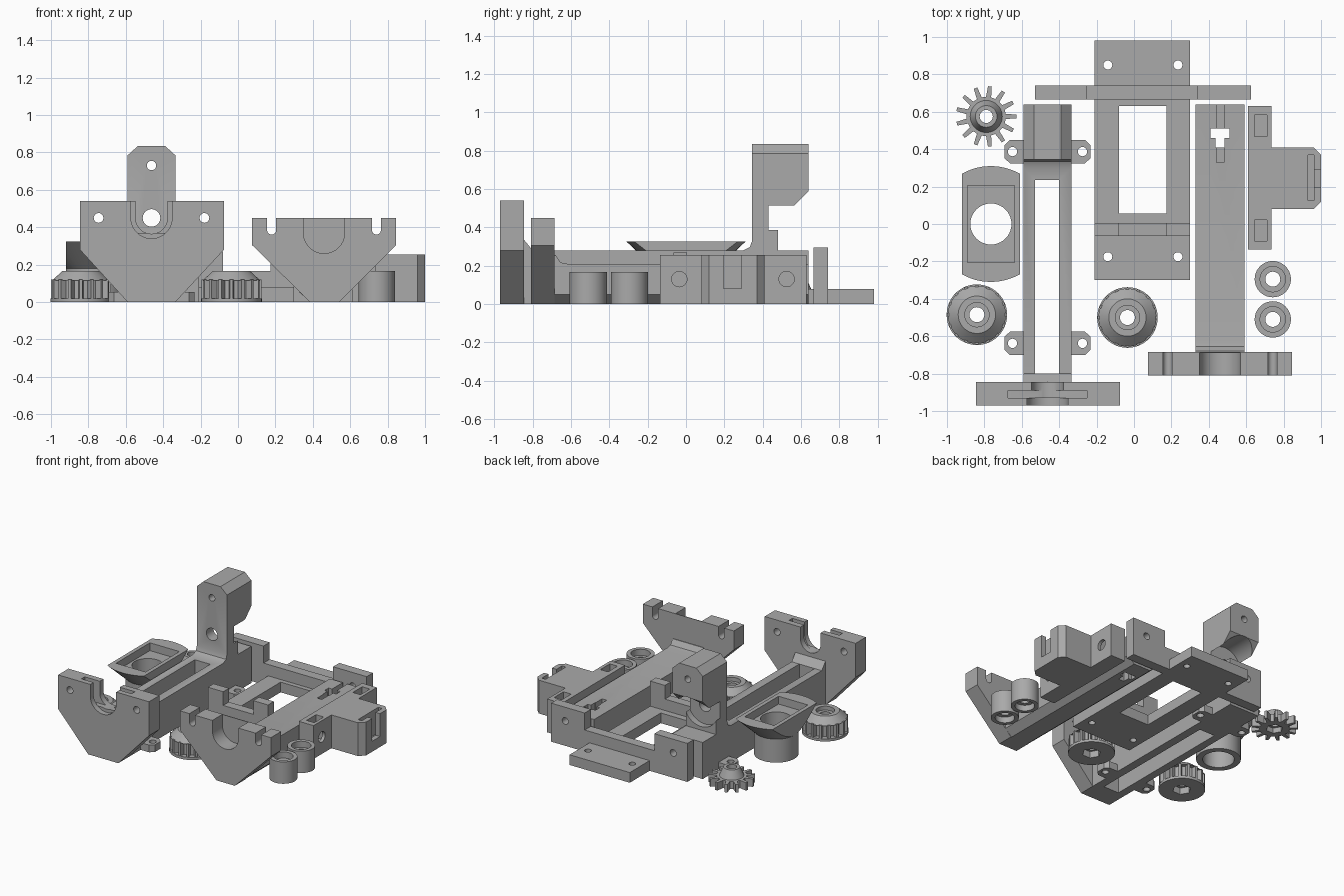
import bpy, bmesh, math
from mathutils import Vector

cube = bpy.data.objects.get("Cube")
if cube:
    bpy.data.objects.remove(cube, do_unlink=True)

grey = bpy.data.materials.new("plain grey")
grey.use_nodes = True
grey.diffuse_color = (0.4, 0.4, 0.4, 1)
grey.node_tree.nodes["Principled BSDF"].inputs["Base Color"].default_value = (0.4, 0.4, 0.4, 1)
parts = []


def to_object(bm, name):
    bmesh.ops.recalc_face_normals(bm, faces=bm.faces)
    mesh = bpy.data.meshes.new(name)
    bm.to_mesh(mesh)
    bm.free()
    mesh.materials.append(grey)
    ob = bpy.data.objects.new(name, mesh)
    bpy.context.collection.objects.link(ob)
    return ob


def prism(axis, pts, a, b, name="piece"):
    """Extrude a 2D outline from a to b along an axis."""
    place = {"x": lambda p, t: (t, p[0], p[1]),
             "y": lambda p, t: (p[0], t, p[1]),
             "z": lambda p, t: (p[0], p[1], t)}[axis]
    bm = bmesh.new()
    low = [bm.verts.new(place(p, a)) for p in pts]
    high = [bm.verts.new(place(p, b)) for p in pts]
    bm.faces.new(low)
    bm.faces.new(high)
    n = len(pts)
    for i in range(n):
        j = (i + 1) % n
        bm.faces.new((low[i], low[j], high[j], high[i]))
    return to_object(bm, name)


def box(x0, x1, y0, y1, z0, z1, name="piece"):
    return prism("z", [(x0, y0), (x1, y0), (x1, y1), (x0, y1)], z0, z1, name)


def circle(u, v, r, n=32):
    return [(u + r * math.cos(2 * math.pi * i / n), v + r * math.sin(2 * math.pi * i / n)) for i in range(n)]


def rod(axis, u, v, r, a, b, n=32, name="piece"):
    return prism(axis, circle(u, v, r, n), a, b, name)


def cone(x, y, r0, r1, z0, z1, name="piece"):
    bm = bmesh.new()
    bmesh.ops.create_cone(bm, cap_ends=True, segments=48, radius1=r0, radius2=r1, depth=z1 - z0)
    bmesh.ops.translate(bm, verts=bm.verts, vec=Vector((x, y, (z0 + z1) / 2)))
    return to_object(bm, name)


def u_shape(cx, cz, r, top):
    arc = [(cx + r * math.cos(a), cz + r * math.sin(a))
           for a in (math.pi + math.pi * i / 20 for i in range(21))]
    return [(cx - r, top)] + arc + [(cx + r, top)]


def combine(ob, others, operation):
    for other in others:
        mod = ob.modifiers.new("combine", "BOOLEAN")
        mod.operation, mod.solver, mod.object = operation, "EXACT", other
        bpy.context.view_layer.objects.active = ob
        bpy.ops.object.modifier_apply(modifier=mod.name)
        bpy.data.objects.remove(other, do_unlink=True)


def build(name, ob, add=(), cut=()):
    combine(ob, add, "UNION")
    combine(ob, cut, "DIFFERENCE")
    ob.name = ob.data.name = name
    parts.append(ob)


# Tower beam: long slotted beam with a tower, a V plate and screw tabs
cx = -0.4625
x0, x1 = -0.59, -0.335
side = [(-0.86, 0), (0.64, 0), (0.64, 0.28), (0.48, 0.28), (0.48, 0.43), (0.64, 0.59),
        (0.64, 0.835), (0.345, 0.835), (0.345, 0.33), (0.333, 0.297), (0.30, 0.28),
        (-0.80, 0.28), (-0.845, 0.335), (-0.86, 0.335)]
plate = [(x0, 0), (x1, 0), (-0.075, 0.28), (-0.075, 0.54), (-0.845, 0.54), (-0.845, 0.28)]
add = [prism("y", plate, -0.97, -0.845)]
cut = [box(-0.53, -0.40, -0.80, 0.235, -0.1, 0.5),
       rod("y", cx, 0.73, 0.025, 0, 1), rod("y", cx, 0.45, 0.047, 0.2, 1),
       rod("y", cx, 0.45, 0.143, 0.43, 0.9, 48),
       prism("y", u_shape(cx, 0.45, 0.085, 0.7), -1.1, -0.8),
       prism("y", u_shape(cx, 0.45, 0.11, 0.7), -1.1, -0.93),
       box(-0.675, -0.25, -0.93, -0.89, 0.37, 0.7)]
for s in (-1, 1):
    edge = cx + s * 0.1275
    cut.append(prism("y", [(edge, 0.785), (edge + s * 0.1, 0.785), (edge + s * 0.1, 0.9),
                           (edge - s * 0.055, 0.9), (edge - s * 0.055, 0.835)], 0.2, 0.8))
    cut.append(rod("y", cx + s * 0.283, 0.45, 0.026, -1.1, -0.8, 20))
    for y in (0.387, -0.638):
        tip, root = cx + s * 0.23, cx + s * 0.12
        bevel = tip - s * 0.03
        add.append(prism("z", [(root, y - 0.063), (bevel, y - 0.063), (tip, y - 0.035),
                               (tip, y + 0.035), (bevel, y + 0.063), (root, y + 0.063)], 0, 0.055))
        cut.append(rod("z", cx + s * 0.187, y, 0.025, -0.1, 0.2, 20))
build("tower_beam", prism("x", side, x0, x1), add, cut)

# Base frame: windowed floor, stepped rear wall and notched front bar
wall = [(-0.53, 0), (0.625, 0), (0.625, 0.295), (0.34, 0.295), (0.34, 0.165),
        (-0.25, 0.165), (-0.25, 0.295), (-0.53, 0.295)]
bar = [(-0.21, 0), (0.30, 0), (0.30, 0.27), (0.175, 0.27), (0.175, 0.165),
       (-0.08, 0.165), (-0.08, 0.27), (-0.21, 0.27)]
cut = [box(-0.08, 0.175, 0.055, 0.63, -0.1, 0.5)]
for x in (-0.14, 0.235):
    cut += [rod("z", x, y, 0.024, -0.1, 0.15, 20) for y in (-0.175, 0.85)]
cut += [rod("y", x, 0.19, 0.026, 0.5, 0.9, 20) for x in (-0.41, 0.505)]
build("base_frame", box(-0.21, 0.30, -0.30, 0.98, 0, 0.078),
      [prism("y", wall, 0.665, 0.74), prism("y", bar, -0.065, 0.005)], cut)

# Slide beam: keel-shaped bar with a forked V plate and a T slot
cx = 0.46
keel = [(0.39, 0), (0.535, 0), (0.59, 0.05), (0.59, 0.21), (0.33, 0.21), (0.33, 0.05)]
plate = [(0.385, 0), (0.54, 0), (0.845, 0.305), (0.845, 0.45), (0.075, 0.45), (0.075, 0.305)]
fillet = [(-0.70, 0.15), (-0.62, 0.15), (-0.62, 0.21), (-0.655, 0.217), (-0.68, 0.255), (-0.70, 0.255)]
cut = [prism("y", u_shape(cx, 0.37, 0.11, 0.7), -0.9, -0.69),
       box(0.44, 0.48, 0.33, 0.7, 0.13, 0.4),
       box(0.41, 0.51, 0.46, 0.51, -0.1, 0.4),
       box(0.436, 0.484, 0.41, 0.47, -0.1, 0.4)]
for s in (-1, 1):
    cut.append(prism("y", u_shape(cx + s * 0.28, 0.385, 0.024, 0.7), -0.9, -0.6))
build("slide_beam", prism("y", keel, -0.70, 0.64),
      [prism("y", plate, -0.81, -0.685), prism("x", fillet, 0.33, 0.59)], cut)

# Side bracket: T-shaped block with nut pockets and cross holes
outline = [(0.61, -0.135), (0.735, -0.135), (0.735, 0.08), (0.96, 0.08), (1.0, 0.12),
           (1.0, 0.37), (0.96, 0.41), (0.735, 0.41), (0.735, 0.63), (0.61, 0.63)]
cut = [box(0.93, 0.962, 0.125, 0.37, 0.06, 0.4), box(0.95, 1.1, 0.195, 0.29, 0.08, 0.4)]
for y in (0.525, -0.035):
    cut.append(box(0.645, 0.71, y - 0.057, y + 0.057, 0.08, 0.4))
    cut.append(rod("x", y, 0.13, 0.04, 0.5, 0.8))
build("side_bracket", prism("z", outline, 0, 0.255), (), cut)

# Funnel cup: cone on a tube, trimmed flat on two sides, with a pocket
x = -0.765
build("funnel_cup", cone(x, 0, 0.155, 0.31, 0.18, 0.325),
      [rod("z", x, 0, 0.155, 0, 0.19, 48)],
      [box(-1.3, x - 0.155, -0.5, 0.5, -0.1, 0.5), box(x + 0.155, -0.3, -0.5, 0.5, -0.1, 0.5),
       box(x - 0.125, x + 0.125, -0.205, 0.205, 0.265, 0.5), rod("z", x, 0, 0.11, -0.1, 0.5, 40)])


def gear_outline(x, y, inner, outer, teeth):
    pts = []
    for i in range(teeth):
        for step, r in ((-0.27, inner), (-0.13, outer), (0.13, outer), (0.27, inner)):
            a = 2 * math.pi * (i + step) / teeth
            pts.append((x + r * math.cos(a), y + r * math.sin(a)))
    return pts


# Thin spur gear with a tapered hub
x, y = -0.79, 0.575
build("spur_gear", prism("z", gear_outline(x, y, 0.105, 0.162, 13), 0, 0.06),
      [cone(x, y, 0.09, 0.058, 0.05, 0.125)],
      [rod("z", x, y, 0.035, -0.1, 0.3), rod("z", x, y, 0.06, -0.1, 0.04, 6)])

# Two flanged gears with conical caps
for name, x, y in (("outer_flanged_gear", -0.84, -0.485), ("inner_flanged_gear", -0.035, -0.5)):
    build(name, rod("z", x, y, 0.162, 0, 0.02, 48),
          [prism("z", gear_outline(x, y, 0.125, 0.16, 16), 0.01, 0.12),
           cone(x, y, 0.155, 0.1, 0.115, 0.165)],
          [rod("z", x, y, 0.04, -0.1, 0.3), rod("z", x, y, 0.065, 0.135, 0.3),
           rod("z", x, y, 0.065, -0.1, 0.05, 6)])

# Two spacer bushings
for name, y in (("rear_bushing", -0.295), ("front_bushing", -0.51)):
    x = 0.742
    build(name, rod("z", x, y, 0.097, 0, 0.167, 40), (),
          [rod("z", x, y, 0.04, -0.1, 0.3), rod("z", x, y, 0.068, 0.12, 0.3),
           rod("z", x, y, 0.068, -0.1, 0.045)])

bpy.ops.object.select_all(action="DESELECT")
for ob in parts:
    ob.select_set(True)
bpy.context.view_layer.objects.active = parts[0]
bpy.ops.object.shade_smooth_by_angle()
